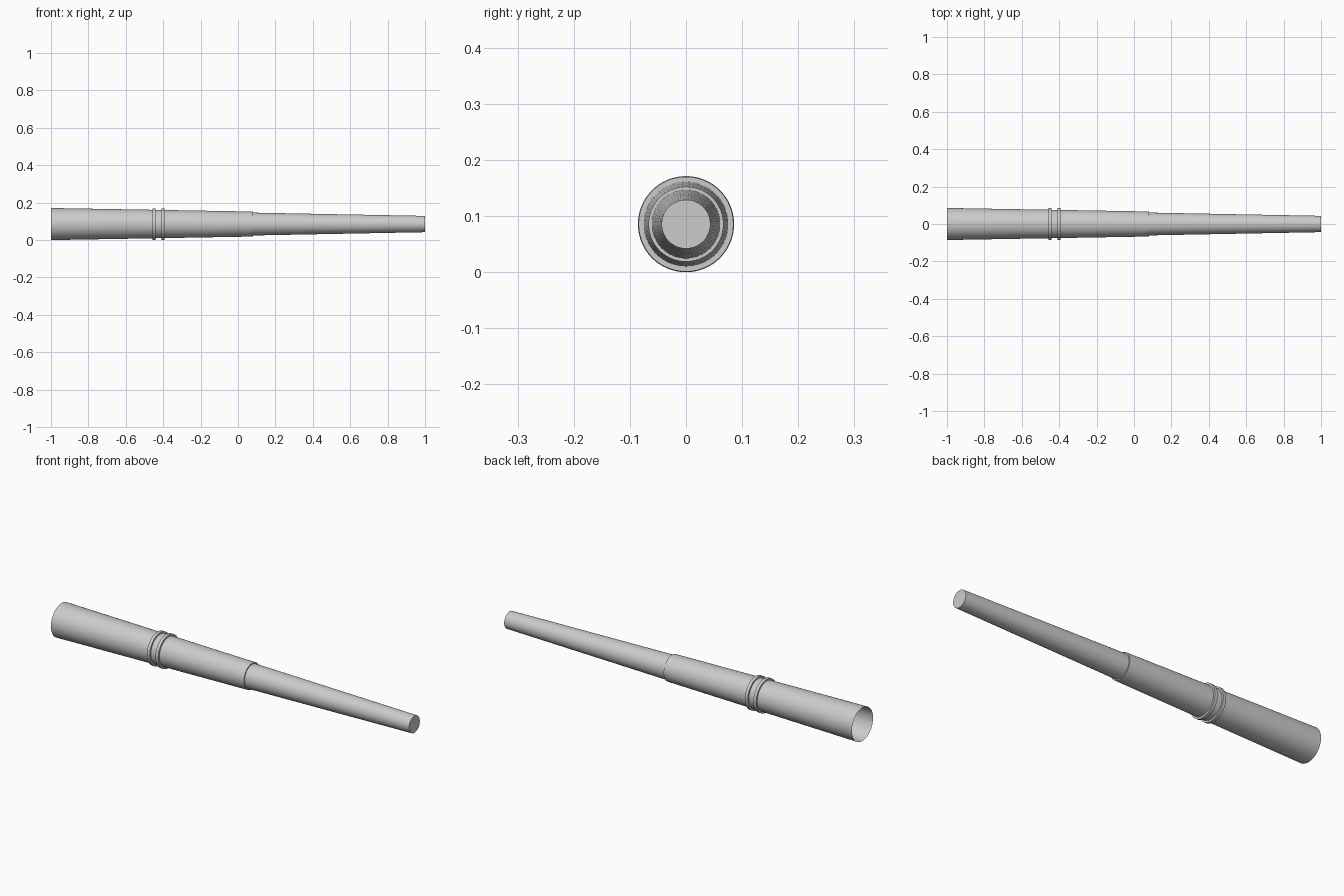
import bpy
import bmesh
from math import cos, sin, tau, radians

SIDES = 64
AXIS_Z = 0.0857

cube = bpy.data.objects.get("Cube")
if cube:
    bpy.data.objects.remove(cube, do_unlink=True)

grey = bpy.data.materials.new("light grey")
grey.use_nodes = True
colour = (0.6, 0.6, 0.6, 1)
grey.diffuse_color = colour
grey.node_tree.nodes["Principled BSDF"].inputs["Base Color"].default_value = colour


def lathe(name, profile, cap_end=False):
    """Spin (x, radius) points around the long axis into an open shell."""
    bm = bmesh.new()
    loops = []
    for x, r in profile:
        loops.append([bm.verts.new((x, r * cos(tau * i / SIDES), r * sin(tau * i / SIDES)))
                      for i in range(SIDES)])
    for a, b in zip(loops, loops[1:]):
        for i in range(SIDES):
            j = (i + 1) % SIDES
            bm.faces.new((a[i], b[i], b[j], a[j])).normal_flip()
    if cap_end:
        bm.faces.new(loops[-1])
    bm.normal_update()
    # Make every face look away from the axis, and flat rims along it
    bmesh.ops.recalc_face_normals(bm, faces=bm.faces)
    side = max(bm.faces, key=lambda f: f.calc_area() if len(f.verts) == 4 else 0)
    centre = side.calc_center_median()
    if side.normal.y * centre.y + side.normal.z * centre.z < 0:
        bmesh.ops.reverse_faces(bm, faces=bm.faces)
    mesh = bpy.data.meshes.new(name)
    bm.to_mesh(mesh)
    bm.free()
    mesh.materials.append(grey)
    obj = bpy.data.objects.new(name, mesh)
    obj.location.z = AXIS_Z
    bpy.context.collection.objects.link(obj)
    bpy.ops.object.select_all(action="DESELECT")
    obj.select_set(True)
    bpy.context.view_layer.objects.active = obj
    bpy.ops.object.shade_smooth_by_angle(angle=radians(30))
    return obj


def sleeve_radius(x):
    return 0.0857 - 0.0175 * (x + 1)


# Wide sleeve, open at its left end, stepping down to the thin tube
STEP = 0.08
lathe("wide_sleeve", [(-1, sleeve_radius(-1)), (STEP, sleeve_radius(STEP)), (STEP, 0.061)])

# Thin tapered tube with a closed tip
lathe("thin_tube", [(STEP, 0.061), (1, 0.0435)], cap_end=True)

# Pair of raised collars
for label, x in (("outer", -0.449), ("inner", -0.401)):
    a, b = x - 0.008, x + 0.008
    lathe(label + "_collar", [(a, sleeve_radius(a)), (a, 0.0845), (b, 0.0845), (b, sleeve_radius(b))])
